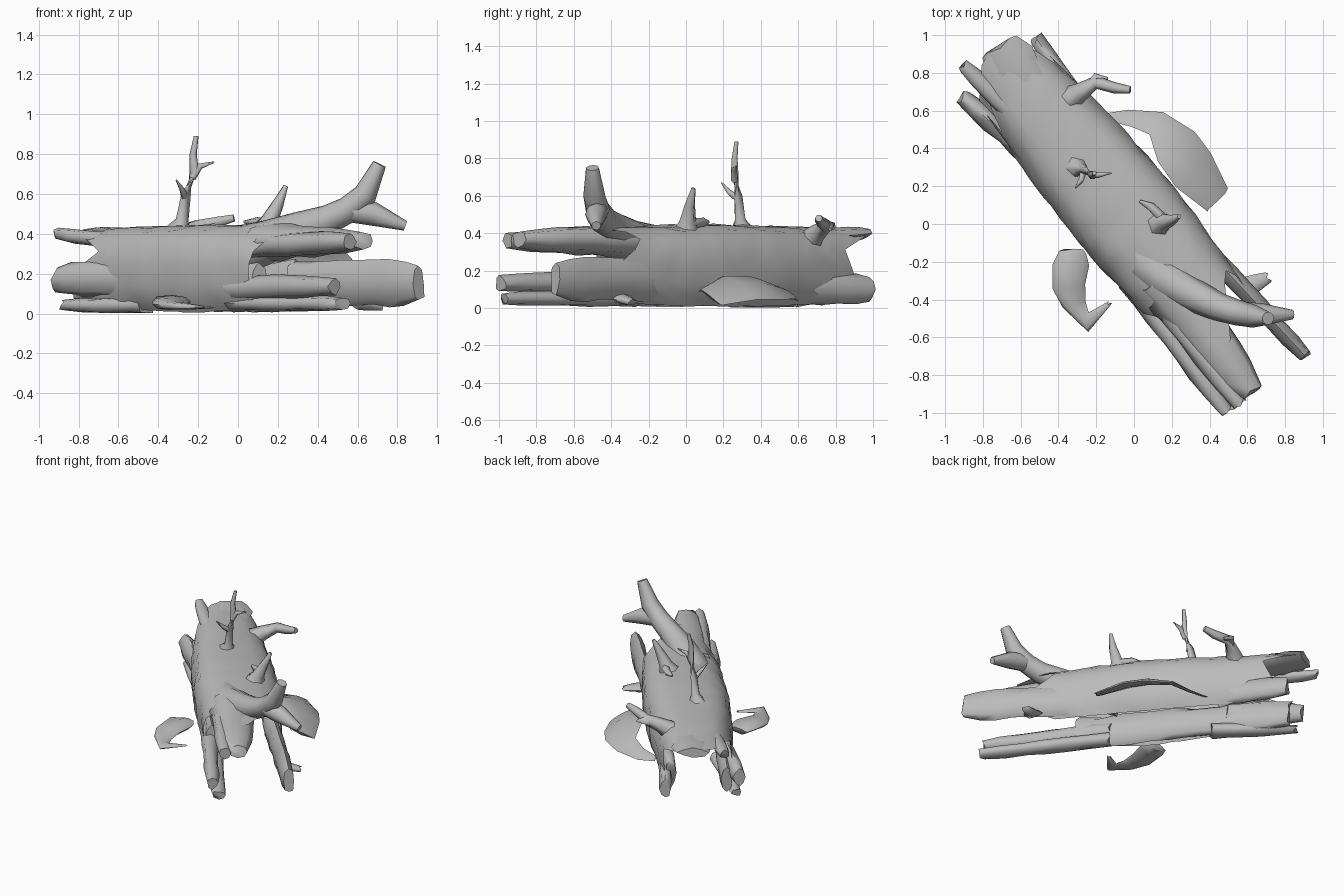
import bpy, bmesh, math, random
from mathutils import Vector

random.seed(4)
cube = bpy.data.objects.get("Cube")
if cube:
    bpy.data.objects.remove(cube)

wood = bpy.data.materials.new("weathered_grey_wood")
wood.use_nodes = True
GREY = (0.5, 0.5, 0.5, 1)
wood.diffuse_color = GREY
wood.node_tree.nodes["Principled BSDF"].inputs["Base Color"].default_value = GREY

AXIS = Vector((-0.64, 0.77, 0))
SIDE = Vector((0.77, 0.64, 0))


def along(u, n, z):
    """Point at length u and sideways offset n on the trunk."""
    return AXIS * u + SIDE * n + Vector((0, 0, z))


def finish(name, bm, recalc=True):
    if recalc:
        bmesh.ops.recalc_face_normals(bm, faces=bm.faces)
    mesh = bpy.data.meshes.new(name)
    bm.to_mesh(mesh)
    bm.free()
    mesh.materials.append(wood)
    ob = bpy.data.objects.new(name, mesh)
    bpy.context.collection.objects.link(ob)
    bpy.ops.object.select_all(action="DESELECT")
    ob.select_set(True)
    bpy.context.view_layer.objects.active = ob
    bpy.ops.object.shade_smooth_by_angle(angle=math.radians(75))
    return ob


def limb(name, path, widths, flat=1.0, sides=8, rough=0.0, tilt=0.0):
    """Capped tube through the path; flat squashes it vertically, tilt rolls it."""
    bm = bmesh.new()
    pts = [Vector(p) for p in path]
    rings = []
    for i, p in enumerate(pts):
        t = (pts[min(i + 1, len(pts) - 1)] - pts[max(i - 1, 0)]).normalized()
        across = t.cross(Vector((0, 0, 1)))
        across = across.normalized() if across.length > 0.2 else Vector((1, 0, 0))
        up = across.cross(t).normalized()
        ring = []
        for k in range(sides):
            a = math.tau * k / sides
            r = widths[i] * (1 + random.uniform(-rough, rough))
            slip = t * random.uniform(-rough, rough) * 0.15
            x, y = math.cos(a) * r, math.sin(a) * r * flat
            v = p + across * x + up * (y + x * tilt) + slip
            v.z = max(v.z, 0.004)
            ring.append(bm.verts.new(v))
        rings.append(ring)
    for a, b in zip(rings, rings[1:]):
        for k in range(sides):
            m = (k + 1) % sides
            bm.faces.new((a[k], a[m], b[m], b[k]))
    bm.faces.new(rings[0])
    bm.faces.new(rings[-1])
    return finish(name, bm)


def strip(name, start, end, w0, w1, flat, steps=5):
    """Splintered length of trunk wall, in trunk coordinates."""
    a, b = along(*start), along(*end)
    path = [a.lerp(b, i / steps) for i in range(steps + 1)]
    widths = [w0 + (w1 - w0) * i / steps for i in range(steps)] + [w1 * 0.8]
    return limb(name, path, widths, flat, 8, 0.12)


# Trunk: arched bark shell, open below, with a ragged end for each angle
front_ends = [-.42, -.42, -.4, -.4, -.42, -.47, -.6, -.8, -.8, -.65, -.55, -.5, -.55, -.65, -.7, -.65, -.5]
back_ends = [1.0, 1.0, 1.03, 0.95, .82, .94, 1.1, 1.16, 1.19, 1.18, 1.15, 1.05, .92, .95, 1.0, 1.0, .95]
bm = bmesh.new()
ROWS = 20
grid = []
for lo, hi, k in zip(front_ends, back_ends, range(17)):
    phi = math.radians(-135 + 270 * k / 16)
    column = []
    for i in range(ROWS + 1):
        u = lo + (hi - lo) * i / ROWS
        half = 0.29 - 0.08 * abs(u - 0.1) ** 1.6
        bump = 1 + random.uniform(-0.02, 0.02)
        n = half * bump * math.copysign(abs(math.sin(phi)) ** 0.7, phi)
        c = math.cos(phi)
        top = 0.24 - 0.025 * abs(u - 0.1)
        z = 0.21 + top * bump * math.copysign(abs(c) ** 0.8, c) * (1 if c > 0 else 1.12)
        column.append(bm.verts.new(along(u, n, max(z, 0.005))))
    grid.append(column)
for a, b in zip(grid, grid[1:]):
    for i in range(ROWS):
        bm.faces.new((a[i], a[i + 1], b[i + 1], b[i]))
bm.normal_update()
top_face = max(bm.faces, key=lambda f: f.calc_center_median().z)
if top_face.normal.z < 0:
    bmesh.ops.reverse_faces(bm, faces=bm.faces)
finish("trunk_bark", bm, recalc=False)

# Thick inner wall and splintered ends of the hollow trunk
strip("front_inner_wall", (-0.42, -0.21, 0.13), (1.03, -0.19, 0.13), 0.045, 0.045, 2.6, 9)
strip("back_inner_wall", (-0.2, 0.2, 0.15), (0.95, 0.18, 0.14), 0.045, 0.045, 2.6, 8)
strip("lower_front_splinter", (-0.2, -0.21, 0.13), (-1.07, -0.26, 0.135), 0.06, 0.045, 1.1, 7)
strip("lower_front_sliver", (-0.2, -0.19, 0.05), (-1.08, -0.22, 0.05), 0.06, 0.055, 0.7, 6)
strip("top_splinter", (-0.3, -0.07, 0.36), (-1.08, -0.09, 0.365), 0.15, 0.09, 0.65, 6)
strip("top_splinter_edge", (-0.3, -0.15, 0.34), (-1.09, -0.18, 0.36), 0.06, 0.05, 1.0)
strip("back_wall_splinter", (-0.2, 0.2, 0.15), (-1.12, 0.25, 0.15), 0.05, 0.045, 2.4, 8)
strip("far_top_splinter", (0.65, -0.1, 0.35), (1.22, -0.16, 0.4), 0.05, 0.045, 0.8)
strip("far_top_cap", (0.7, 0.02, 0.37), (1.18, 0.05, 0.4), 0.13, 0.13, 0.3)
strip("far_front_splinter", (0.6, -0.19, 0.17), (1.1, -0.27, 0.17), 0.055, 0.05, 1.6)
strip("far_low_splinter", (0.5, -0.18, 0.04), (1.06, -0.25, 0.04), 0.06, 0.04, 0.8)
strip("far_back_splinter", (0.6, 0.18, 0.1), (1.08, 0.23, 0.1), 0.05, 0.045, 1.8)
strip("side_stub", (-0.64, 0.24, 0.05), (-0.67, 0.36, 0.03), 0.06, 0.04, 0.5, 2)

# Large forked branch at the near end
limb("forked_branch", [(0, -.15, .31), (.15, -.28, .36), (.3, -.37, .42), (.45, -.44, .47), (.55, -.47, .52), (.64, -.49, .6), (.71, -.5, .75)],
     [.13, .11, .09, .075, .068, .06, .035])
limb("forked_branch_prong", [(.55, -.47, .52), (.68, -.48, .5), (.84, -.48, .44)], [.06, .06, .025])

# Upright twigs on the top
limb("tall_twig", [(-.3, .3, .41), (-.28, .29, .47), (-.26, .28, .6), (-.22, .26, .71), (-.225, .26, .8), (-.21, .27, .89)],
     [.07, .032, .024, .024, .018, .012], sides=6)
limb("tall_twig_prong", [(-.23, .26, .68), (-.19, .26, .74), (-.12, .27, .76)], [.02, .016, .004], sides=5)
limb("tall_twig_spur", [(-.265, .28, .58), (-.28, .23, .62), (-.31, .19, .67)], [.02, .015, .004], sides=5)
limb("short_twig", [(.13, .0, .4), (.16, .01, .47), (.2, .02, .55), (.24, .04, .64)], [.08, .045, .03, .012], sides=6)
limb("short_twig_spur", [(.16, .02, .45), (.09, .09, .46), (.03, .12, .46)], [.03, .025, .008], sides=5)
limb("far_branch", [(-.38, .64, .33), (-.28, .7, .4), (-.2, .75, .44), (-.1, .72, .46), (-.02, .71, .48)],
     [.08, .05, .035, .03, .02], sides=6)
limb("far_branch_spur", [(-.24, .72, .41), (-.2, .78, .44), (-.14, .77, .42)], [.03, .025, .01], sides=5)

# Broken bark slabs beside the trunk
limb("back_bark_slab", [(-.15, .57, .06), (-.02, .56, .06), (.12, .54, .08), (.22, .41, .11), (.31, .28, .11), (.43, .13, .06)],
     [.02, .04, .07, .12, .13, .08], 0.2, 8, 0.12, 0.5)
limb("front_bark_slab", [(-.32, -.14, .05), (-.33, -.22, .06), (-.34, -.33, .05), (-.32, -.43, .04), (-.25, -.52, .035), (-.13, -.42, .03)],
     [.07, .1, .09, .06, .05, .01], 0.35, 8, 0.1)
